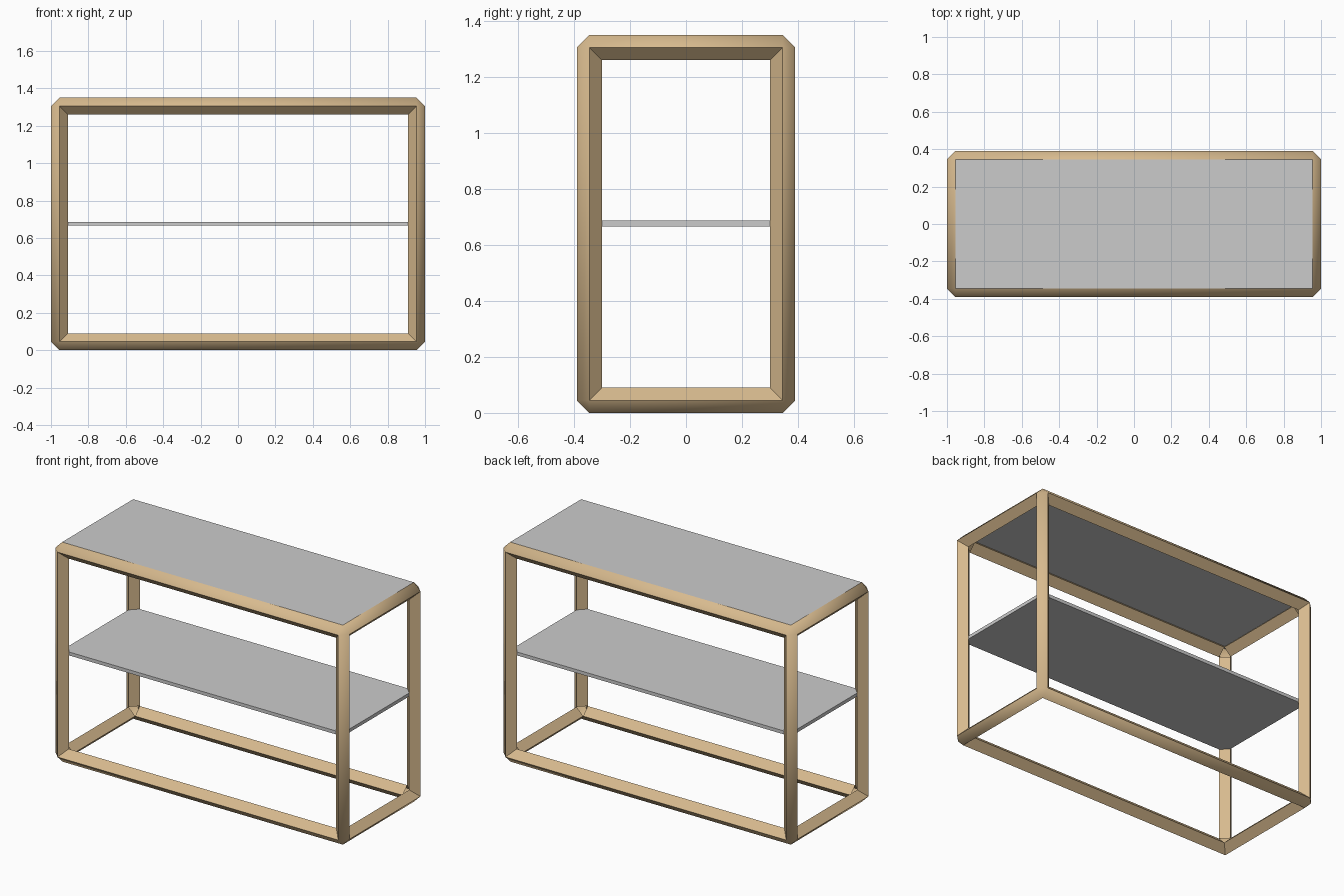
import bpy, bmesh, math
from itertools import product
from mathutils import Vector

if "Cube" in bpy.data.objects:
    bpy.data.objects.remove(bpy.data.objects["Cube"])

R = 0.045                              # half width of the diamond bars
CENTRE = Vector((0, 0, 0.675))
HALF = Vector((0.955, 0.345, 0.63))    # bar centre lines

wood = bpy.data.materials.new("wood")
wood.diffuse_color = (0.68, 0.49, 0.27, 1)
wood.use_nodes = True
wood.node_tree.nodes["Principled BSDF"].inputs["Base Color"].default_value = wood.diffuse_color


def axis(i):
    v = Vector((0, 0, 0))
    v[i] = 1
    return v


# Frame: twelve mitred diamond-section bars, small triangle cap at each corner
bm = bmesh.new()
outer, inner = {}, {}
for s in product((-1, 1), repeat=3):
    c = CENTRE + Vector([HALF[i] * s[i] for i in range(3)])
    for i in range(3):
        outer[s, i] = bm.verts.new(c + axis(i) * s[i] * R)
        j = (i + 1) % 3
        inner[s, frozenset((i, j))] = bm.verts.new(c - (axis(i) * s[i] + axis(j) * s[j]) * R)
    bm.faces.new([outer[s, i] for i in range(3)])

for a in range(3):
    b, c = (a + 1) % 3, (a + 2) % 3
    for sb, sc in product((-1, 1), repeat=2):
        rings = []
        for sa in (-1, 1):
            s = [0, 0, 0]
            s[a], s[b], s[c] = sa, sb, sc
            s = tuple(s)
            rings.append([outer[s, b], outer[s, c],
                          inner[s, frozenset((a, b))], inner[s, frozenset((a, c))]])
        p, q = rings
        for k in range(4):
            n = (k + 1) % 4
            bm.faces.new((p[k], p[n], q[n], q[k]))
bmesh.ops.recalc_face_normals(bm, faces=bm.faces)
mesh = bpy.data.meshes.new("frame")
bm.to_mesh(mesh)
bm.free()
frame = bpy.data.objects.new("frame", mesh)
bpy.context.collection.objects.link(frame)
mesh.materials.append(wood)
bpy.context.view_layer.objects.active = frame
frame.select_set(True)
bpy.ops.object.shade_smooth_by_angle(angle=math.radians(45))


# Top panel and middle shelf
def slab(name, z, thickness):
    bpy.ops.mesh.primitive_cube_add(size=1, location=(0, 0, z))
    ob = bpy.context.object
    ob.name = name
    ob.scale = (2 * HALF.x, 2 * HALF.y, thickness)


slab("top_panel", 1.3395, 0.021)
slab("middle_shelf", 0.676, 0.021)
